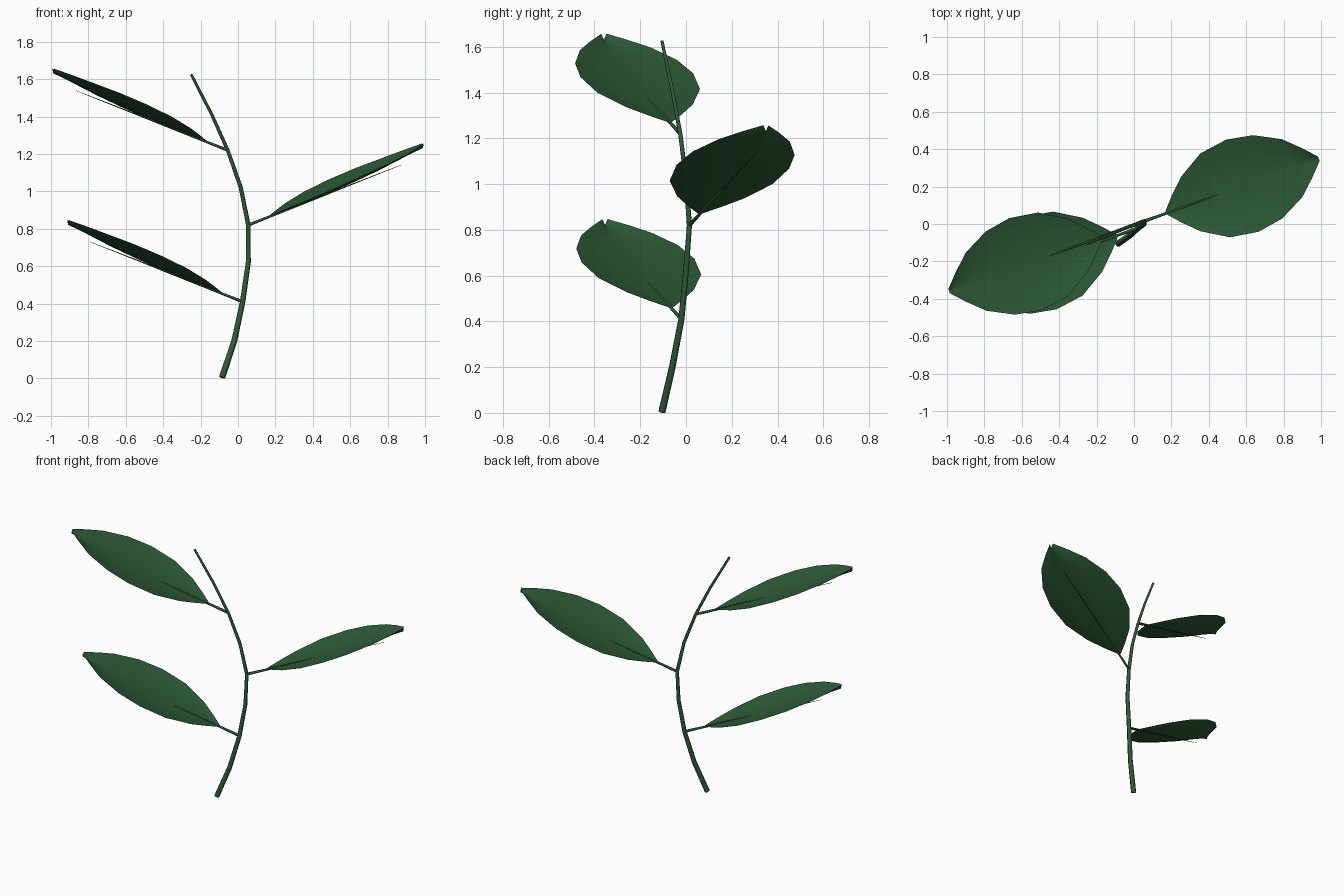
import bpy, math
from mathutils import Vector, Matrix

cube = bpy.data.objects.get("Cube")
if cube:
    bpy.data.objects.remove(cube)

# One leaf green for the whole plant
green = bpy.data.materials.new("leaf_green")
green.use_nodes = True
colour = (0.027, 0.102, 0.039, 1)
green.diffuse_color = colour
bsdf = green.node_tree.nodes["Principled BSDF"]
bsdf.inputs["Base Color"].default_value = colour
bsdf.inputs["Roughness"].default_value = 0.7


def add_mesh(name, mesh, matrix=Matrix()):
    obj = bpy.data.objects.new(name, mesh)
    obj.matrix_world = matrix
    bpy.context.collection.objects.link(obj)
    mesh.materials.clear()
    mesh.materials.append(green)
    mesh.shade_smooth()
    return obj


def tube_mesh(name, points, radii):
    """Tapered capped tube through the points."""
    curve = bpy.data.curves.new(name + "_path", "CURVE")
    curve.dimensions = "3D"
    curve.bevel_depth = 1
    curve.bevel_resolution = 1
    curve.use_fill_caps = True
    spline = curve.splines.new("POLY")
    spline.points.add(len(points) - 1)
    for p, co, r in zip(spline.points, points, radii):
        p.co = (*co, 1)
        p.radius = r
    temp = bpy.data.objects.new(name + "_path", curve)
    bpy.context.collection.objects.link(temp)
    bpy.context.view_layer.update()
    graph = bpy.context.evaluated_depsgraph_get()
    mesh = bpy.data.meshes.new_from_object(temp.evaluated_get(graph))
    mesh.name = name
    bpy.data.objects.remove(temp)
    return mesh


def leaf_mesh():
    """Cupped, slightly rolled blade, measured from its node on the stem."""
    base = Vector((0.115, 0.045, 0.05))
    along = Vector((0.943, 0.333, 0.431))
    across = Vector((-0.333, 0.943, -0.152))
    # distance from base, half width
    rows = [(0, 0.008), (0.06, 0.075), (0.142, 0.155), (0.28, 0.238),
            (0.435, 0.261), (0.577, 0.236), (0.715, 0.165),
            (0.80, 0.085), (0.868, 0.012)]
    cols = 8
    verts, faces = [], []
    for i, (s, w) in enumerate(rows):
        for j in range(cols + 1):
            v = 2 * j / cols - 1
            lift = w * (0.12 * v + 0.15 * v * v - 0.08)
            # the tip pinches into a small upturned V
            pinch = max(0, (s - 0.7) / 0.17)
            lift += pinch * (0.024 * abs(v) - 0.012)
            verts.append(base + along * s + across * (w * v) + Vector((0, 0, lift)))
    n = cols + 1
    for i in range(len(rows) - 1):
        for j in range(cols):
            a = i * n + j
            faces.append((a, a + n, a + n + 1, a + 1))
    mesh = bpy.data.meshes.new("leaf")
    mesh.from_pydata(verts, [], faces)
    return mesh


# Main stem, bowed and tapering upward
stem = [(-0.085, -0.105, 0.005), (-0.02, -0.06, 0.2), (0.025, -0.02, 0.41),
        (0.055, 0.0, 0.62), (0.055, 0.015, 0.82), (0.015, 0.0, 1.02),
        (-0.055, -0.025, 1.22), (-0.14, -0.06, 1.41), (-0.25, -0.105, 1.625)]
radii = [0.017 - 0.0012 * i for i in range(len(stem))]
add_mesh("stem", tube_mesh("stem", stem, radii))

# Leaves alternate sides, each with a stalk that runs on as the midrib beneath
nodes = {"lower": (2, math.pi), "middle": (4, 0), "upper": (6, math.pi)}
for label, (index, turn) in nodes.items():
    place = Matrix.Translation(stem[index]) @ Matrix.Rotation(turn, 4, "Z")
    add_mesh(label + "_leaf", leaf_mesh(), place)
    stalk = tube_mesh("leaf_stalk",
                      [(0, 0, 0), (0.125, 0.045, 0.049), (0.815, 0.295, 0.32)],
                      [0.009, 0.007, 0.001])
    add_mesh(label + "_leaf_stalk", stalk, place)
